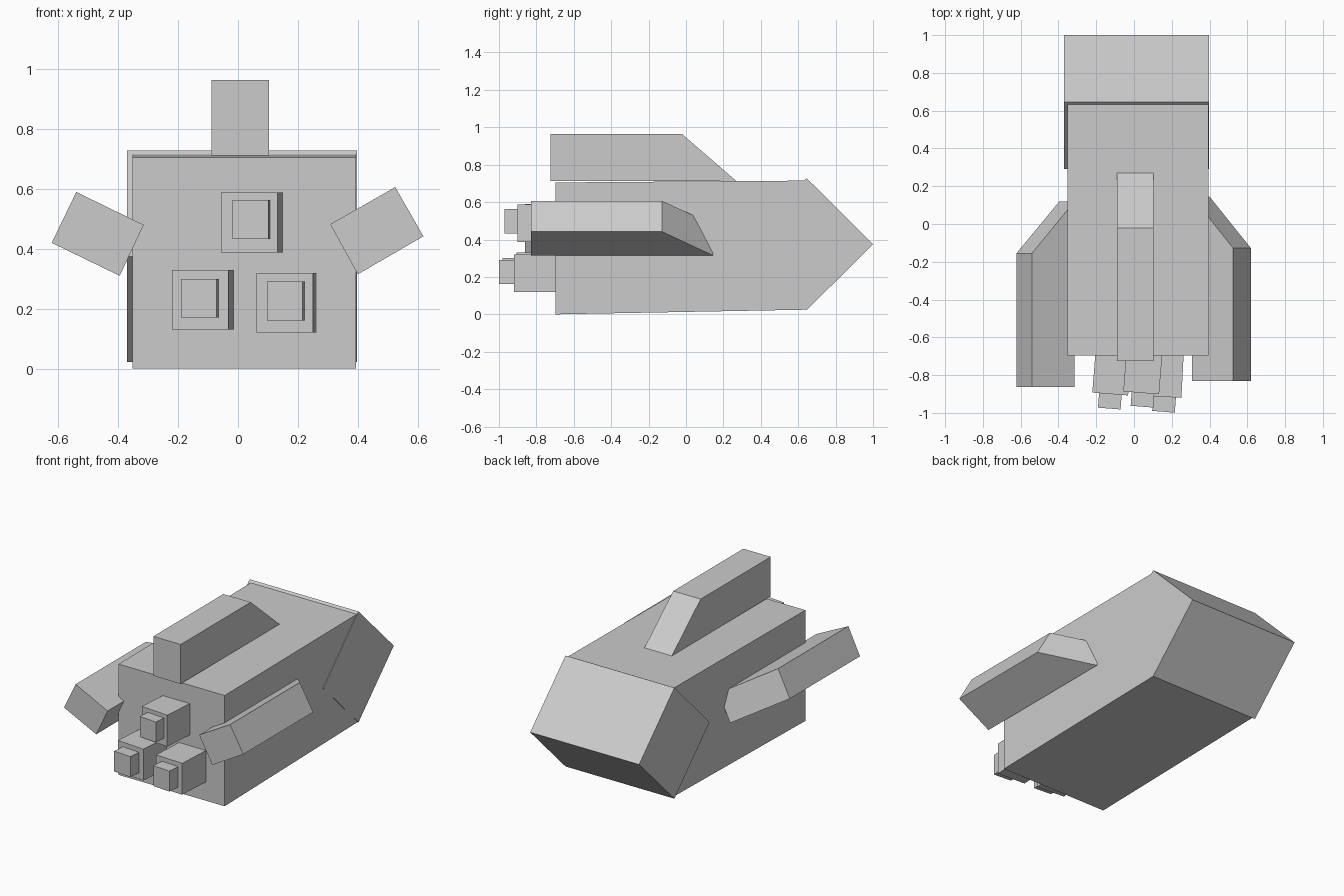
import bpy, bmesh
from math import radians, sin, cos

if "Cube" in bpy.data.objects:
    bpy.data.objects.remove(bpy.data.objects["Cube"])


def loft(name, ring_a, ring_b):
    """Closed solid between two matching rings of points."""
    bm = bmesh.new()
    a = [bm.verts.new(p) for p in ring_a]
    b = [bm.verts.new(p) for p in ring_b]
    n = len(a)
    bm.faces.new(a)
    bm.faces.new(b[::-1])
    for i in range(n):
        j = (i + 1) % n
        bm.faces.new((a[i], b[i], b[j], a[j]))
    bmesh.ops.recalc_face_normals(bm, faces=bm.faces)
    me = bpy.data.meshes.new(name)
    bm.to_mesh(me)
    bm.free()
    ob = bpy.data.objects.new(name, me)
    bpy.context.collection.objects.link(ob)
    return ob


def side_profile(name, x0, x1, yz):
    """Side outline extruded across x."""
    return loft(name, [(x0, y, z) for y, z in yz], [(x1, y, z) for y, z in yz])


def block(name, x, y, z, w, d, h, yaw):
    """Box placed by the centre of its front face, turned about z."""
    c, s = cos(yaw), sin(yaw)
    front = [(-w/2, -h/2), (w/2, -h/2), (w/2, h/2), (-w/2, h/2)]
    ring = lambda v: [(x + u*c - v*s, y + u*s + v*c, z + k) for u, k in front]
    return loft(name, ring(0), ring(d))


# Hull box, with a slightly rising floor
side_profile("hull", -0.353, 0.394,
             [(-0.697, 0.0), (0.645, 0.025), (0.645, 0.715), (-0.697, 0.705)])

# Nose: square bar turned on its edge
side_profile("nose", -0.37, 0.397,
             [(1.0, 0.375), (0.645, 0.728), (0.292, 0.375), (0.645, 0.022)])

# Top fin with sloping leading end
side_profile("top_fin", -0.089, 0.104,
             [(-0.725, 0.712), (0.27, 0.712), (-0.02, 0.963), (-0.725, 0.963)])

# Side pods: tilted cross-section, leading end cut back toward the outside
# section order: outer top, inner top, inner bottom, outer bottom
pods = {
    "left_pod": ([(-0.54, 0.59), (-0.315, 0.48), (-0.395, 0.31), (-0.622, 0.42)],
                 -0.862, -0.155, 0.12),
    "right_pod": ([(0.525, 0.606), (0.308, 0.482), (0.40, 0.315), (0.619, 0.442)],
                  -0.83, -0.128, 0.145),
}
for name, (sec, y_back, y_outer, y_inner) in pods.items():
    ends = (y_outer, y_inner, y_inner, y_outer)
    loft(name, [(x, y_back, z) for x, z in sec],
         [(x, y, z) for (x, z), y in zip(sec, ends)])

# Three engines, each a block with a smaller nozzle
yaw = radians(-4.5)
engines = [("left", -0.126, -0.900, 0.230, -0.131, -0.977, 0.235),
           ("middle", 0.038, -0.894, 0.488, 0.042, -0.967, 0.498),
           ("right", 0.156, -0.915, 0.220, 0.156, -0.994, 0.226)]
for side, x, y, z, nx, ny, nz in engines:
    block(side + "_engine", x, y, z, 0.19, 0.25, 0.20, yaw if side != "right" else radians(-3))
    block(side + "_nozzle", nx, ny, nz, 0.12, 0.12, 0.13, yaw)
